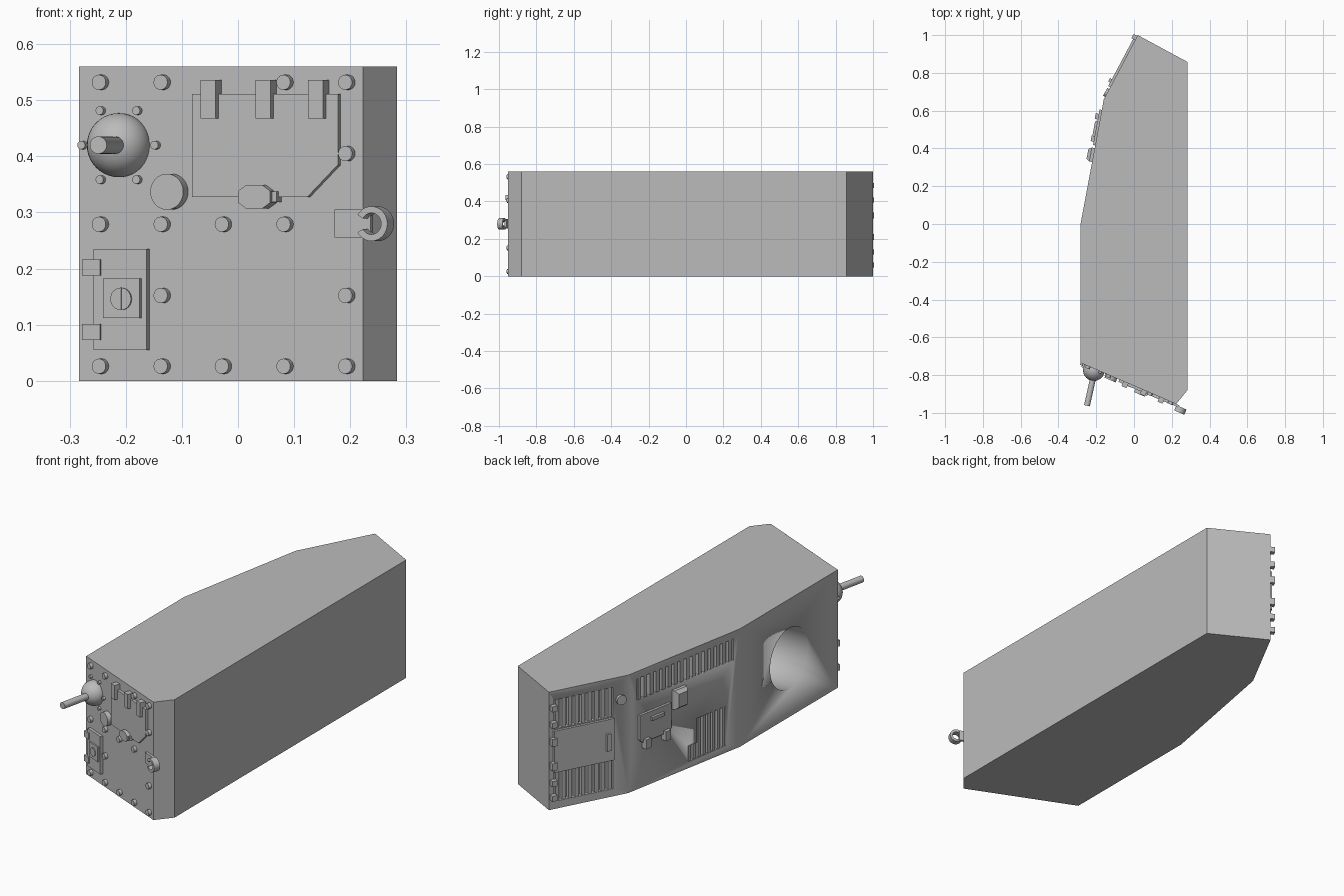
import bpy, bmesh
from math import cos, sin, pi, radians
from mathutils import Matrix, Vector

if "Cube" in bpy.data.objects:
    bpy.data.objects.remove(bpy.data.objects["Cube"], do_unlink=True)

grey = bpy.data.materials.new("plain_grey")
grey.use_nodes = True
grey.diffuse_color = (0.5, 0.5, 0.5, 1)
grey.node_tree.nodes["Principled BSDF"].inputs["Base Color"].default_value = (0.5, 0.5, 0.5, 1)

H = 0.56
FOOT = [(-0.283, -0.735), (0.223, -0.953), (0.283, -0.88), (0.283, 0.858),
        (0.02, 1.0), (-0.16, 0.66), (-0.283, 0.0)]


def frame(i):
    """Wall matrix: x runs along the wall, y is up, z points outward."""
    a, b = Vector((*FOOT[i], 0)), Vector((*FOOT[(i + 1) % len(FOOT)], 0))
    u = (b - a).normalized()
    up = Vector((0, 0, 1))
    m = Matrix((u, up, u.cross(up))).transposed().to_4x4()
    m.translation = a
    return m


FRONT, REAR, MID, SIDE = frame(0), frame(4), frame(5), frame(6)


def finish(name, bm):
    bmesh.ops.recalc_face_normals(bm, faces=bm.faces)
    me = bpy.data.meshes.new(name)
    bm.to_mesh(me)
    bm.free()
    me.shade_smooth()
    me.set_sharp_from_angle(angle=radians(35))
    me.materials.append(grey)
    ob = bpy.data.objects.new(name, me)
    bpy.context.scene.collection.objects.link(ob)
    return ob


def prism(name, mat, pts, d0, d1, taper=1.0):
    """Extrude a wall outline from depth d0 to d1, optionally narrowing it."""
    bm = bmesh.new()
    c = sum((Vector(p) for p in pts), Vector((0, 0))) / len(pts)
    low = [bm.verts.new(mat @ Vector((*p, d0))) for p in pts]
    high = [bm.verts.new(mat @ Vector((*(c + (Vector(p) - c) * taper), d1))) for p in pts]
    bm.faces.new(low)
    bm.faces.new(high)
    for k in range(len(pts)):
        j = (k + 1) % len(pts)
        bm.faces.new((low[k], low[j], high[j], high[k]))
    return finish(name, bm)


def rect(u0, z0, u1, z1):
    return [(u0, z0), (u1, z0), (u1, z1), (u0, z1)]


def box(cu, cz, w, h):
    return rect(cu - w / 2, cz - h / 2, cu + w / 2, cz + h / 2)


def ngon(cu, cz, r, n=24):
    return [(cu + r * cos(2 * pi * k / n), cz + r * sin(2 * pi * k / n)) for k in range(n)]


def fu(x, d=0.0):
    """Front wall distance for a point seen at x and standing out by d."""
    return (x + 0.388 * d - FOOT[0][0]) / 0.9185


# Hull
bm = bmesh.new()
base = bm.faces.new([bm.verts.new((x, y, 0)) for x, y in FOOT])
ext = bmesh.ops.extrude_face_region(bm, geom=[base])
bmesh.ops.translate(bm, vec=(0, 0, H), verts=[v for v in ext["geom"] if isinstance(v, bmesh.types.BMVert)])
hull = finish("hull", bm)


def cut(mat, pts, depth):
    tool = prism("cutter", mat, pts, -depth, 0.05)
    tool.hide_render = True
    mod = hull.modifiers.new("cut", "BOOLEAN")
    mod.object, mod.operation, mod.solver = tool, "DIFFERENCE", "EXACT"
    bpy.context.view_layer.objects.active = hull
    bpy.ops.object.modifier_apply(modifier=mod.name)
    bpy.data.objects.remove(tool, do_unlink=True)


def slats(name, mat, u0, z0, u1, z1, n):
    step = (u1 - u0) / n
    for k in range(n):
        prism(name, mat, box(u0 + (k + 0.5) * step, (z0 + z1) / 2, step * 0.55, z1 - z0), -0.02, -0.002)


# Round side opening
cut(SIDE, ngon(0.368, 0.28, 0.142, 48), 0.3)

# Middle wall grilles: one long, one stepped
cut(MID, rect(0.05, 0.422, 0.634, 0.525), 0.02)
slats("upper_grille_slat", MID, 0.05, 0.422, 0.634, 0.525, 16)
cut(MID, [(0.358, 0.033), (0.59, 0.033), (0.59, 0.22), (0.414, 0.22), (0.414, 0.106), (0.358, 0.106)], 0.02)
slats("lower_grille_slat", MID, 0.414, 0.033, 0.59, 0.22, 6)
slats("lower_grille_short_slat", MID, 0.358, 0.033, 0.414, 0.106, 2)

# Rear wall grilles
for z0, z1 in ((0.38, 0.517), (0.036, 0.172)):
    cut(REAR, rect(0.025, z0, 0.31, z1), 0.02)
    slats("rear_grille_slat", REAR, 0.025, z0, 0.31, z1, 9)

# Rear door, handle, hinges and cap
prism("rear_door", REAR, rect(0.02, 0.177, 0.312, 0.375), 0, 0.012)
prism("rear_door_handle", REAR, box(0.28, 0.27, 0.02, 0.08), 0.012, 0.024)
for z, s in ((0.485, 0.026), (0.407, 0.026), (0.325, 0.034), (0.21, 0.034), (0.13, 0.026), (0.06, 0.026)):
    prism("rear_hinge", REAR, box(0.018, z, 0.025, s), 0, 0.022)
prism("rear_cap", REAR, ngon(0.347, 0.453, 0.023), 0, 0.012)

# Middle wall hatch and box
prism("side_hatch", MID, [(0.075, 0.218), (0.23, 0.218), (0.248, 0.235), (0.248, 0.352), (0.057, 0.352), (0.057, 0.235)], 0, 0.012)
prism("side_hatch_handle", MID, box(0.16, 0.318, 0.075, 0.016), 0.012, 0.024)
for u in (0.095, 0.215):
    prism("side_hatch_hinge", MID, box(u, 0.212, 0.03, 0.045), 0, 0.028)
prism("side_box_base", MID, box(0.3, 0.358, 0.075, 0.09), 0, 0.015)
prism("side_box_lid", MID, box(0.3, 0.358, 0.075, 0.09), 0.015, 0.032, 0.7)

# Front bolts
COLS = (-0.248, -0.138, -0.029, 0.081, 0.191)
ROWS = {0.532: (0, 1, 3, 4), 0.405: (4,), 0.279: (0, 1, 2, 3), 0.152: (1, 4), 0.026: (0, 1, 2, 3, 4)}
for z, cols in ROWS.items():
    for c in cols:
        prism("front_bolt", FRONT, ngon(fu(COLS[c], 0.014), z, 0.0135, 20), 0, 0.014)

# Ball mount with barrel and ring of small bolts
ball_u, ball_z = fu(-0.21), 0.42
for p in ngon(ball_u, ball_z, 0.071, 6):
    prism("mount_bolt", FRONT, ngon(*p, 0.0075, 16), 0, 0.011)
bm = bmesh.new()
bmesh.ops.create_uvsphere(bm, u_segments=32, v_segments=20, radius=0.057,
                          matrix=Matrix.Translation((-0.2125, -0.774, ball_z)))
finish("ball_mount", bm)
a, b = Vector((-0.211, -0.79, ball_z)), Vector((-0.249, -0.962, ball_z))
bm = bmesh.new()
rot = (b - a).to_track_quat("Z", "Y").to_matrix().to_4x4()
bmesh.ops.create_cone(bm, cap_ends=True, segments=24, radius1=0.0155, radius2=0.0155,
                      depth=(b - a).length, matrix=Matrix.Translation((a + b) / 2) @ rot)
finish("barrel", bm)

# Round port cover
prism("port_cover", FRONT, ngon(fu(-0.126, 0.02), 0.337, 0.032, 32), 0, 0.022)

# Large front hatch with hinges and handle
d = 0.013
prism("front_hatch", FRONT, [(fu(x, d), z) for x, z in
      ((-0.082, 0.328), (0.124, 0.328), (0.178, 0.385), (0.178, 0.511), (-0.082, 0.511))], 0, d)
for x in (-0.053, 0.045, 0.138):
    prism("front_hatch_hinge", FRONT, box(fu(x, 0.027), 0.502, 0.029, 0.069), 0, 0.027)
hu, hz = fu(0.029, 0.03), 0.328
prism("front_hatch_latch", FRONT, [(hu + x * 0.031, hz + z * 0.021) for x, z in
      ((-1, -.5), (-.5, -1), (.5, -1), (1, -.5), (1, .5), (.5, 1), (-.5, 1), (-1, .5))], 0, 0.03)
prism("front_hatch_latch_pin", FRONT, box(hu + 0.03, hz, 0.02, 0.018), 0, 0.022)

# Small front hatch with hinges, lock plate and slotted lock
prism("small_hatch", FRONT, rect(fu(-0.257, d), 0.055, fu(-0.163, d), 0.235), 0, d)
for z in (0.202, 0.087):
    prism("small_hatch_hinge", FRONT, box(fu(-0.262, 0.018), z, 0.035, 0.029), 0, 0.018)
prism("lock_plate", FRONT, rect(fu(-0.24, 0.02), 0.112, fu(-0.175, 0.02), 0.182), d, 0.02)
lock = fu(-0.209, 0.024)
prism("lock_disc", FRONT, ngon(lock, 0.146, 0.02), 0.02, 0.024)
prism("lock_slot", FRONT, box(lock, 0.146, 0.003, 0.038), 0.024, 0.026)

# Open towing ring on a short arm
ru, rz = fu(0.238, 0.035), 0.28
arc = [radians(-150 + 300 * k / 30) for k in range(31)]
prism("tow_ring", FRONT, [(ru + 0.031 * cos(t), rz + 0.031 * sin(t)) for t in arc] +
      [(ru + 0.019 * cos(t), rz + 0.019 * sin(t)) for t in reversed(arc)], 0.005, 0.035)
prism("tow_arm", FRONT, rect(fu(0.172, 0.012), 0.255, ru - 0.012, 0.305), 0, 0.012)
